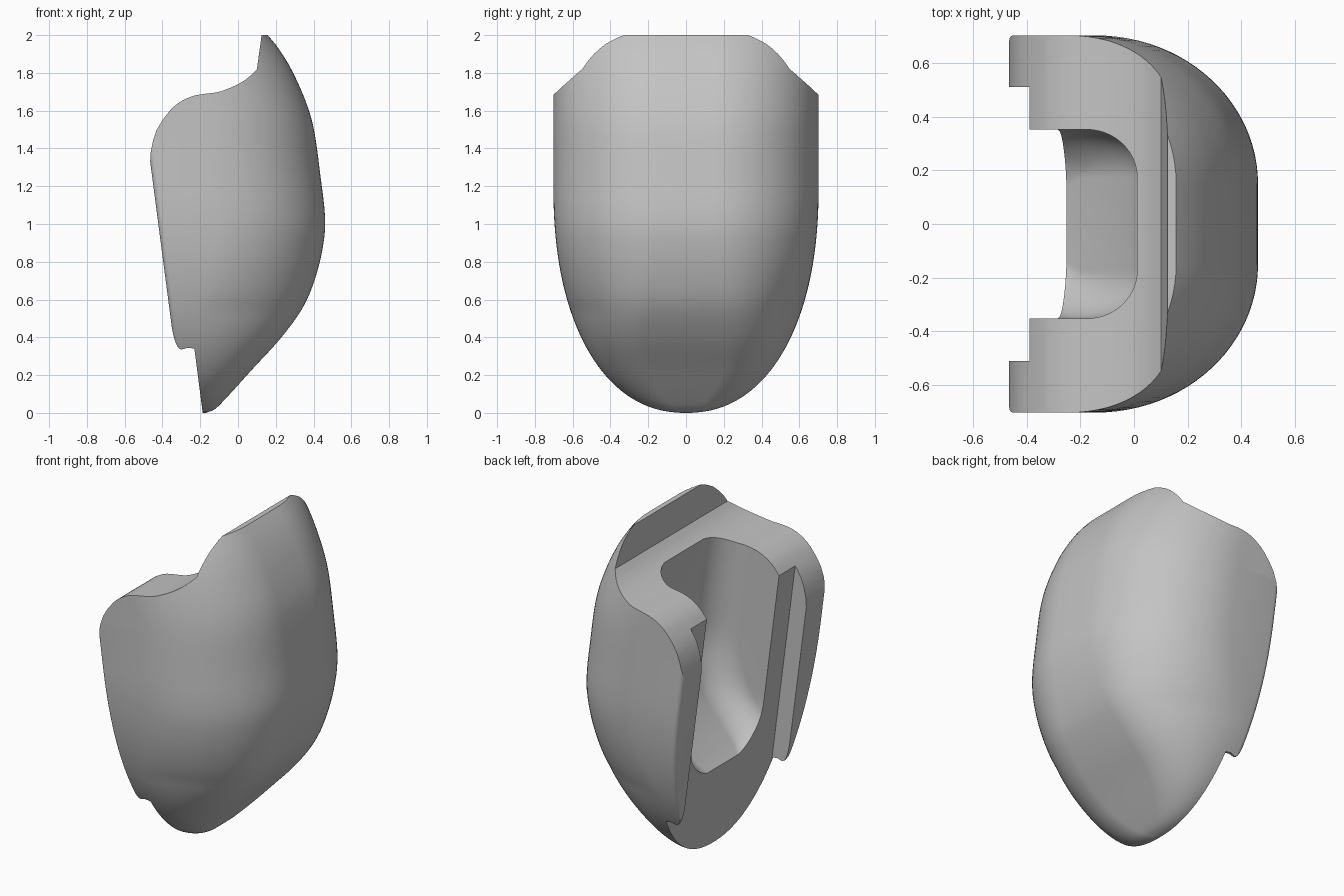
import bpy, bmesh, math

if "Cube" in bpy.data.objects:
    bpy.data.objects.remove(bpy.data.objects["Cube"])

grey = bpy.data.materials.new("plain grey")
grey.use_nodes = True
grey.diffuse_color = (0.55, 0.55, 0.55, 1)
grey.node_tree.nodes["Principled BSDF"].inputs["Base Color"].default_value = (0.55, 0.55, 0.55, 1)


def smooth(pts, z):
    """Smooth curve through (z, value) points."""
    def slope(i):
        a, b = pts[max(i - 1, 0)], pts[min(i + 1, len(pts) - 1)]
        return (b[1] - a[1]) / (b[0] - a[0])
    i = 0
    while i < len(pts) - 2 and z > pts[i + 1][0]:
        i += 1
    (z0, v0), (z1, v1) = pts[i], pts[i + 1]
    h = z1 - z0
    t = min(max((z - z0) / h, 0), 1)
    return (v0 * (1 + 2 * t) * (1 - t) ** 2 + slope(i) * h * t * (1 - t) ** 2
            + v1 * t * t * (3 - 2 * t) - slope(i + 1) * h * t * t * (1 - t))


def make_object(name, bm):
    bmesh.ops.recalc_face_normals(bm, faces=bm.faces)
    me = bpy.data.meshes.new(name)
    bm.to_mesh(me)
    bm.free()
    ob = bpy.data.objects.new(name, me)
    bpy.context.collection.objects.link(ob)
    me.materials.append(grey)
    return ob


def section(xl, xr, w, rx, flat, edge):
    """Half-rounded section: small fillet at xl, large elliptical corner at xr."""
    half = []
    for k in range(6):
        a = math.pi / 2 * k / 5
        half.append((xl + edge * (1 - math.cos(a)), w - edge * (1 - math.sin(a))))
    for k in range(25):
        a = math.pi / 2 * k / 24
        half.append((xr - rx + rx * math.sin(a), flat + (w - flat) * math.cos(a)))
    return half + [(x, -y) for x, y in reversed(half)]


def loft(name, rows):
    bm = bmesh.new()
    rings = [[bm.verts.new((x, y, z)) for x, y in sec] for z, sec in rows]
    n = len(rings[0])
    for a, b in zip(rings, rings[1:]):
        for i in range(n):
            j = (i + 1) % n
            bm.faces.new((a[i], a[j], b[j], b[i]))
    bm.faces.new(rings[0])
    bm.faces.new(rings[-1])
    return make_object(name, bm)


def prism(name, profile, half_width):
    """Extrude an x-z profile along y."""
    bm = bmesh.new()
    face = bm.faces.new([bm.verts.new((x, -half_width, z)) for x, z in profile])
    ext = bmesh.ops.extrude_face_region(bm, geom=[face])["geom"]
    bmesh.ops.translate(bm, vec=(0, 2 * half_width, 0),
                        verts=[v for v in ext if isinstance(v, bmesh.types.BMVert)])
    return make_object(name, bm)


def cut(ob, cutter, operation):
    mod = ob.modifiers.new(cutter.name, "BOOLEAN")
    mod.operation, mod.solver, mod.object = operation, "EXACT", cutter
    bpy.context.view_layer.objects.active = ob
    bpy.ops.object.modifier_apply(modifier=mod.name)
    bpy.data.objects.remove(cutter)


def back(z):
    """Tilted rear plane between the side flanges."""
    return -0.187 - 0.129 * z


# Outer shell
nose = [(0, -0.17), (0.015, -0.13), (0.06, -0.08), (0.23, 0.075), (0.4, 0.23), (0.57, 0.35),
        (0.75, 0.42), (0.93, 0.457), (1.05, 0.46), (1.25, 0.437), (1.5, 0.402), (1.64, 0.362),
        (1.82, 0.282), (1.94, 0.207), (2.0, 0.157)]
front_flat = [(0, 0.02), (0.06, 0.1), (0.2, 0.19), (0.4, 0.21), (0.7, 0.17), (1, 0.15), (2, 0.15)]
rows = []
for k in range(61):
    z = 0.0005 + 1.9995 * (k / 60) ** 1.5
    w = 0.702 * (1 - max(0, (1.2 - z) / 1.2) ** 2.22) ** (1 / 2.22)
    xr = smooth(nose, z)
    rows.append((z, section(-0.292 - 0.13 * z, xr, w, min(0.59, xr - back(z)),
                            min(smooth(front_flat, z), 0.6 * w), min(0.03, w / 3))))
shell = loft("shell", rows)

# Side silhouette with curved shoulder and upright lip
crown = [(-0.40, 1.55), (-0.35, 1.612), (-0.3, 1.65), (-0.24, 1.677), (-0.17, 1.69),
         (-0.1, 1.70), (0, 1.74), (0.06, 1.78), (0.1, 1.82)]
outline = [(back(-0.1), -0.1), (back(0.34), 0.34), (-0.265, 0.345), (-0.3, 0.335),
           (-0.315, 0.343), (-0.33, 0.37), (-0.342, 0.41), (-0.35, 0.45), (-0.465, 1.33),
           (-0.462, 1.38), (-0.45, 1.44), (-0.43, 1.5)]
outline += [(x, smooth(crown, x)) for x in [-0.4 + 0.02 * k for k in range(26)]]
outline += [(0.125, 2.0), (0.125, 2.1), (0.8, 2.1), (0.8, -0.1)]
cut(shell, prism("silhouette", outline, 0.9), "INTERSECT")

# Recess between the two rear flanges
cut(shell, prism("rear_recess", [(back(0.3), 0.3), (back(2), 2), (-0.9, 2), (-0.9, 0.3)], 0.51),
    "DIFFERENCE")

# Rounded pocket, open at the rear and the top
depth = [(0.47, -0.285), (0.55, -0.2), (0.68, -0.085), (0.82, 0.01), (0.97, 0.065), (1.1, 0.085),
         (1.25, 0.075), (1.74, 0.013), (1.95, -0.02)]
rows = []
for k in range(41):
    z = 0.475 + 1.45 * (k / 40) ** 1.4
    w = 0.13 + 0.222 * math.sqrt(1 - max(0, (0.775 - z) / 0.31) ** 2)
    xr = smooth(depth, z)
    rows.append((z, section(-0.8, xr, w, 0.2, min(0.17, 0.6 * w), 0.01)))
cut(shell, loft("pocket", rows), "DIFFERENCE")

# Smooth shading with crisp rims
bpy.ops.object.select_all(action="DESELECT")
shell.select_set(True)
bpy.context.view_layer.objects.active = shell
bpy.ops.object.shade_smooth_by_angle(angle=math.radians(30))
